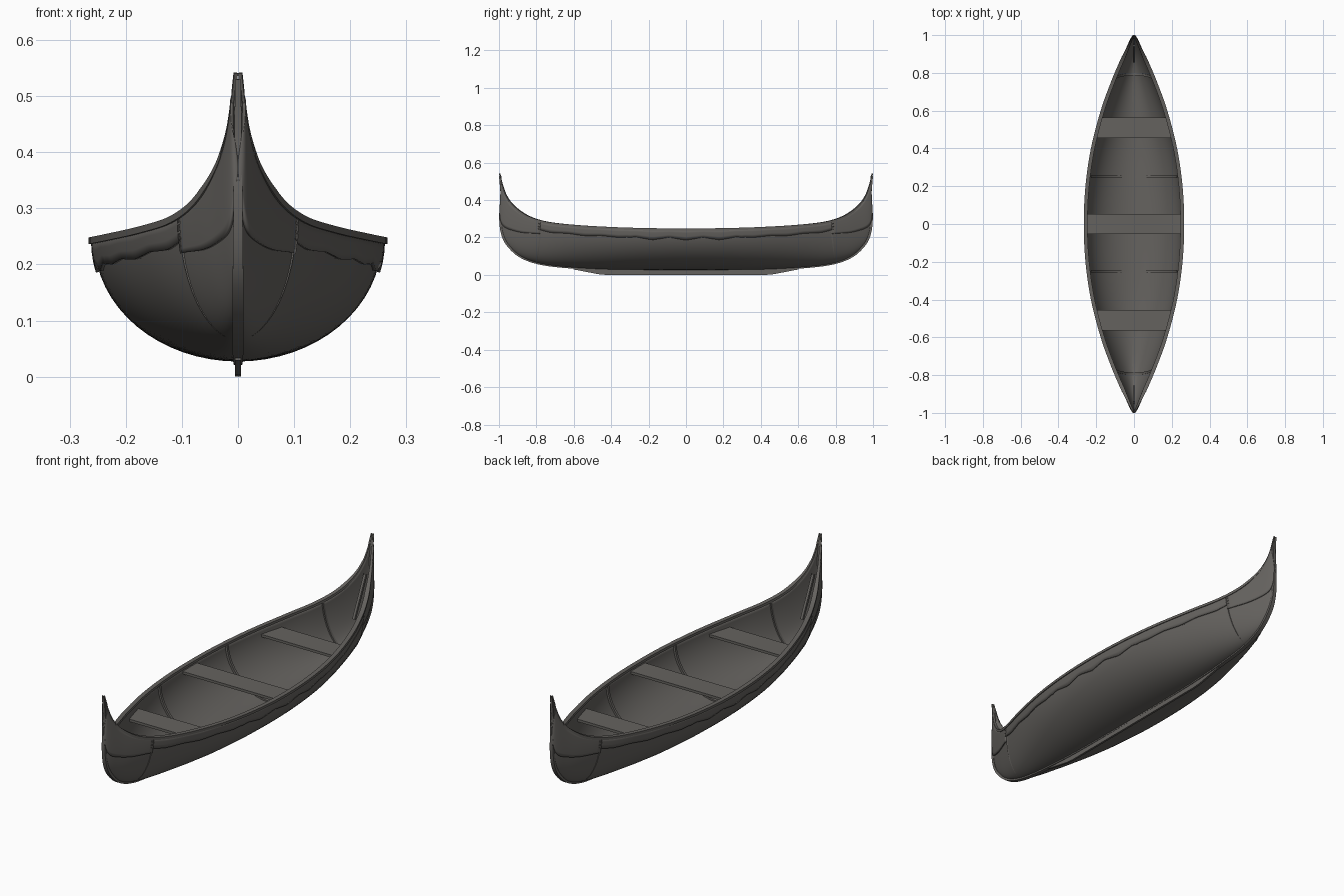
import bpy, bmesh, math
from mathutils import Vector

cube = bpy.data.objects.get("Cube")
if cube:
    bpy.data.objects.remove(cube)

bark = bpy.data.materials.new("dark bark")
bark.use_nodes = True
tone = (0.13, 0.123, 0.114, 1)
bark.diffuse_color = tone
bark.node_tree.nodes["Principled BSDF"].inputs["Base Color"].default_value = tone
parts = []

# Stations from midship to bow: sheer y, sheer z, half width, keel y, keel z
STATIONS = [
    (0, .242, .256, 0, .027), (.2, .244, .247, .2, .027),
    (.4, .25, .218, .4, .029), (.6, .262, .166, .6, .039),
    (.75, .28, .112, .77, .058), (.85, .313, .07, .88, .095),
    (.92, .365, .038, .95, .155), (.96, .42, .02, .983, .22),
    (.98, .475, .01, .993, .31), (.989, .51, .007, .986, .42),
    (.997, .541, .004, .994, .53)]
N = len(STATIONS) - 1
UP, SIDE, LONG = Vector((0, 0, 1)), Vector((1, 0, 0)), Vector((0, 1, 0))


def station(u):
    """Smoothly interpolated station; negative u gives the front half."""
    s = abs(u)
    i = min(int(s), N - 1)
    t = s - i
    a, d = STATIONS[max(i - 1, 0)], STATIONS[min(i + 2, N)]
    b, c = STATIONS[i], STATIONS[i + 1]
    if i == 0:
        a = (-c[0], c[1], c[2], -c[3], c[4])
    v = [q + .5 * t * (r - p + t * (2*p - 5*q + 4*r - w + t * (3*(q - r) + w - p)))
         for p, q, r, w in zip(a, b, c, d)]
    if u < 0:
        v[0], v[3] = -v[0], -v[3]
    return v


def skin_point(u, a):
    """Point on the hull; a is 0 at the keel and +-pi/2 at the sheer."""
    sy, sz, w, ky, kz = station(u)
    h = 1 - math.cos(a)
    x = w * abs(math.sin(a)) ** (1 + .35 * (u / N) ** 2)
    return Vector((math.copysign(x, a), ky + (sy - ky) * h, kz + (sz - kz) * h))


def u_at(y):
    lo, hi = 0, N
    for _ in range(30):
        m = (lo + hi) / 2
        lo, hi = (m, hi) if station(m)[0] < abs(y) else (lo, m)
    return math.copysign(lo, y)


def spread(a, b, n):
    return [a + (b - a) * i / n for i in range(n + 1)]


def make(name, verts, faces, fix=True):
    me = bpy.data.meshes.new(name)
    me.from_pydata(verts, [], faces)
    if fix:
        bm = bmesh.new()
        bm.from_mesh(me)
        bmesh.ops.recalc_face_normals(bm, faces=bm.faces)
        bm.to_mesh(me)
        bm.free()
    ob = bpy.data.objects.new(name, me)
    me.materials.append(bark)
    bpy.context.collection.objects.link(ob)
    parts.append(ob)
    return ob


def skin(name, us, span, rows, thick, offset):
    """Sheet lying on the hull between the two angles given by span(u)."""
    verts = [skin_point(u, a) for u in us for a in spread(*span(u), rows)]
    k = rows + 1
    faces = [(i*k + j, i*k + k + j, i*k + k + j + 1, i*k + j + 1)
             for i in range(len(us) - 1) for j in range(rows)]
    ob = make(name, verts, faces, False)
    mod = ob.modifiers.new("thickness", 'SOLIDIFY')
    mod.thickness, mod.offset = thick, offset
    return ob


def sweep(name, pts, up, a, b):
    """Rectangular bar along a path; a and b may be numbers or lists."""
    n = len(pts)
    a = a if isinstance(a, list) else [a] * n
    b = b if isinstance(b, list) else [b] * n
    verts, faces = [], []
    for i, p in enumerate(pts):
        t = (pts[min(i + 1, n - 1)] - pts[max(i - 1, 0)]).normalized()
        s = t.cross(up).normalized()
        m = s.cross(t)
        verts += [p + s*a[i]*e + m*b[i]*f for e, f in ((-1, -1), (1, -1), (1, 1), (-1, 1))]
    for i in range(n - 1):
        faces += [(4*i + j, 4*i + (j + 1) % 4, 4*i + 4 + (j + 1) % 4, 4*i + 4 + j)
                  for j in range(4)]
    faces += [(0, 1, 2, 3), tuple(range(4*n - 4, 4*n))]
    return make(name, verts, faces)


def plank(name, y0, y1, z, thick):
    """Board whose ends follow the hull sides."""
    w0, w1 = (station(u_at(y))[2] - .004 for y in (y0, y1))
    verts = [(x, y, h) for h in (z - thick, z)
             for x, y in ((-w0, y0), (w0, y0), (w1, y1), (-w1, y1))]
    return make(name, verts, [(0, 1, 2, 3), (4, 5, 6, 7)] +
                [(j, (j + 1) % 4, 4 + (j + 1) % 4, 4 + j) for j in range(4)])


HALF = math.pi / 2
full = spread(-N, N, 120)

# Hull shell
skin("hull", full, lambda u: (-HALF, HALF), 32, .005, -1)

# Keel strip running up into both stems, and the deeper keel fin
sweep("keel_and_stems", [skin_point(u, 0) for u in full], SIDE, .006,
      [.005 + .005 * math.sin(math.pi * min(abs(u) / N, 1)) for u in full])
sweep("keel_fin", [Vector((0, y, z)) for y, z in
      ((-.6, .035), (-.47, .017), (-.43, .015), (.43, .015), (.47, .017), (.6, .035))],
      SIDE, [.006, .013, .015, .015, .013, .006], .005)


# Zigzag edging under the rails and wraps on the ends
def edging_depth(u):
    y = station(u)[0]
    return .19 + .07 * abs((y / .09) % 2 - 1) * (1 if abs(y) < .3 else .4)


def wrap_depth(u):
    t = max(0, (abs(u) - 4.2) / (N - 4.2))
    return min(.3 + 1.5 * t ** 1.3, HALF - .05)


for side, word in ((1, "left"), (-1, "right")):
    def span(depth):
        return lambda u: ((HALF - depth(u), HALF) if side > 0
                          else (-HALF, depth(u) - HALF))
    skin(word + "_edging", spread(-4.3, 4.3, 110), span(edging_depth), 3, .006, 1)
    for end, where in ((-1, "front"), (1, "back")):
        us = sorted(end * u for u in spread(4.2, 8.6, 30))
        skin(f"{where}_{word}_wrap", us, span(wrap_depth), 8, .006, 1)
    # Rail along the sheer
    taper = [min(.01, .003 + station(u)[2] * .12) for u in full]
    sweep(word + "_rail", [skin_point(u, side * HALF) for u in full], UP,
          taper, [t * .6 for t in taper])

# Ribs inside the hull
for y in (-.77, -.25, .25, .77):
    u = u_at(y)
    pts = [skin_point(u, a) for a in spread(-HALF * .97, HALF * .97, 24)]
    pts = [Vector((p.x * .965, p.y, p.z + .007)) for p in pts]
    sweep("rib", pts, LONG, .005, .006)

# Seats
plank("middle_seat", -.053, .053, .228, .012)
plank("front_seat", -.565, -.455, .222, .012)
plank("back_seat", .455, .565, .222, .012)

# Slanted braces inside the ends
for end, where in ((-1, "front"), (1, "back")):
    sweep(where + "_brace", [Vector((0, end * .86, .19)), Vector((0, end * .945, .37))],
          SIDE, .006, .006)

# Smooth shading with sharp edges kept
bpy.ops.object.select_all(action='DESELECT')
for ob in parts:
    ob.select_set(True)
bpy.context.view_layer.objects.active = parts[0]
bpy.ops.object.shade_smooth_by_angle(angle=math.radians(35))
